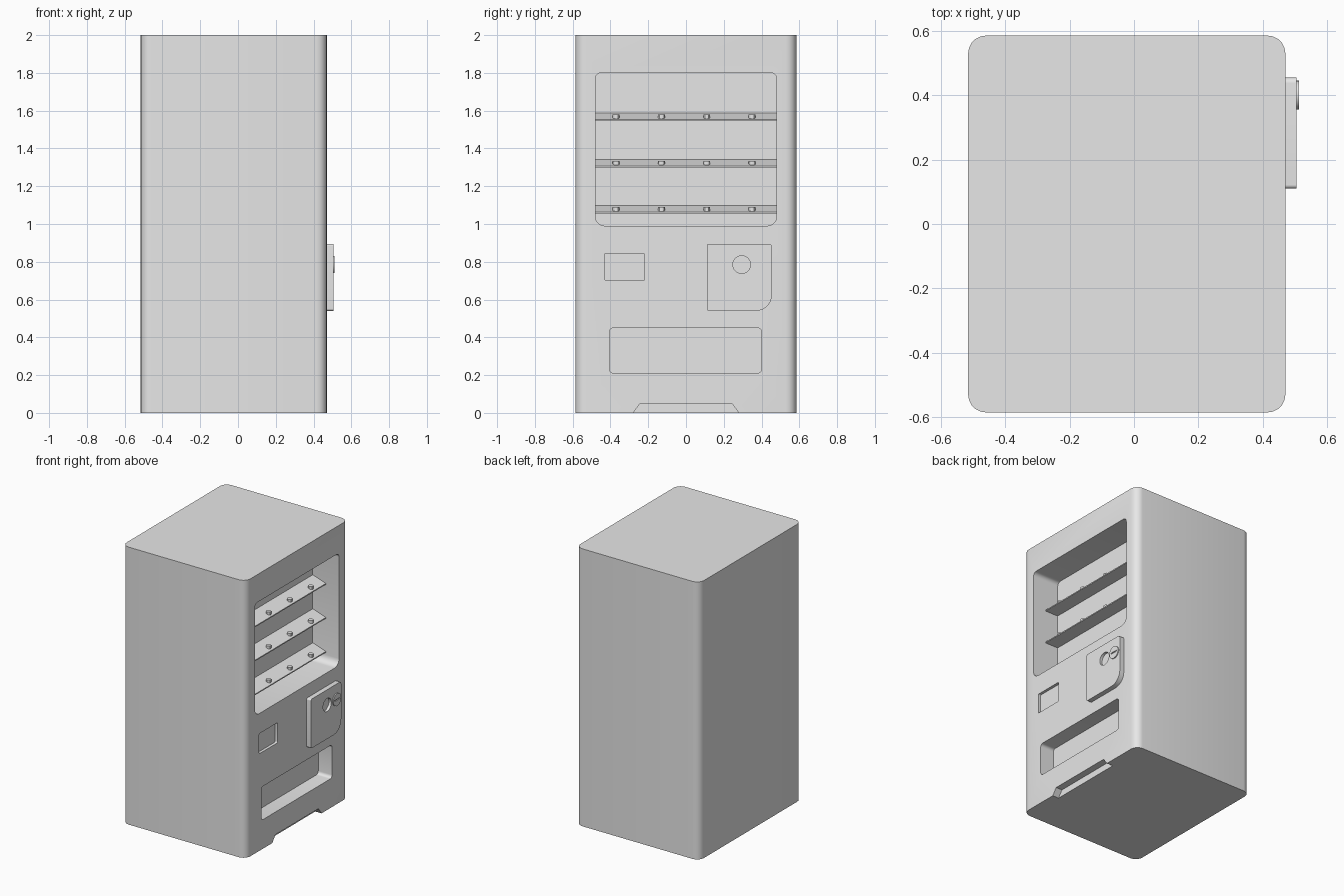
import bpy, bmesh, math

if "Cube" in bpy.data.objects:
    bpy.data.objects.remove(bpy.data.objects["Cube"], do_unlink=True)

grey = bpy.data.materials.new("light grey")
grey.use_nodes = True
colour = (0.8, 0.8, 0.8, 1)
grey.diffuse_color = colour
grey.node_tree.nodes["Principled BSDF"].inputs["Base Color"].default_value = colour

FRONT, BACK, SIDE, TOP = 0.47, -0.515, 0.585, 2.0


def rounded_rect(u0, u1, v0, v1, radii, steps=5):
    """Outline with one radius per corner: low-left, low-right, top-right, top-left."""
    points = []
    corners = [(u0, v0, 1, 1), (u1, v0, -1, 1), (u1, v1, -1, -1), (u0, v1, 1, -1)]
    for i, ((u, v, su, sv), r) in enumerate(zip(corners, radii)):
        for k in range(steps + 1):
            a = math.pi + (i + k / steps) * math.pi / 2
            points.append((u + su * r + r * math.cos(a), v + sv * r + r * math.sin(a)))
    return points


def circle(u, v, r, sides=24):
    return [(u + r * math.cos(math.tau * k / sides), v + r * math.sin(math.tau * k / sides))
            for k in range(sides)]


def prism(name, outline, start, end, axis="x"):
    """Extrude an outline along one axis between start and end."""
    place = {"x": lambda u, v, w: (w, u, v),
             "y": lambda u, v, w: (u, w, v),
             "z": lambda u, v, w: (u, v, w)}[axis]
    bm = bmesh.new()
    rings = [[bm.verts.new(place(u, v, w)) for u, v in outline] for w in (start, end)]
    n = len(outline)
    for ring in rings:
        bm.faces.new(ring)
    for i in range(n):
        j = (i + 1) % n
        bm.faces.new((rings[0][i], rings[0][j], rings[1][j], rings[1][i]))
    bmesh.ops.recalc_face_normals(bm, faces=bm.faces)
    mesh = bpy.data.meshes.new(name)
    bm.to_mesh(mesh)
    bm.free()
    mesh.materials.append(grey)
    obj = bpy.data.objects.new(name, mesh)
    bpy.context.collection.objects.link(obj)
    return obj


def activate(obj):
    bpy.ops.object.select_all(action="DESELECT")
    obj.select_set(True)
    bpy.context.view_layer.objects.active = obj


def carve(obj, outline, start, end):
    cutter = prism("cutter", outline, start, end)
    cutter.hide_render = True
    activate(obj)
    mod = obj.modifiers.new("carve", "BOOLEAN")
    mod.operation, mod.solver, mod.object = "DIFFERENCE", "EXACT", cutter
    bpy.ops.object.modifier_apply(modifier=mod.name)
    bpy.data.objects.remove(cutter, do_unlink=True)


def smooth(obj):
    activate(obj)
    bpy.ops.object.shade_smooth_by_angle(angle=math.radians(30))


# Cabinet with display window, card slot, pickup tray and toe notch
cabinet = prism("cabinet", rounded_rect(BACK, FRONT, -SIDE, SIDE, [0.055] * 4), 0, TOP, "z")
window_back = FRONT - 0.21
outer = FRONT + 0.1
carve(cabinet, rounded_rect(-0.48, 0.48, 0.99, 1.8, [0.05, 0.05, 0.03, 0.03]), window_back, outer)
carve(cabinet, rounded_rect(-0.43, -0.22, 0.7, 0.845, [0.008] * 4), FRONT - 0.02, outer)
carve(cabinet, rounded_rect(-0.405, 0.4, 0.21, 0.45, [0.022] * 4), FRONT - 0.11, outer)
carve(cabinet, [(-0.3, -0.02), (0.3, -0.02), (0.28, 0), (0.245, 0.047), (-0.245, 0.047), (-0.28, 0)],
      FRONT - 0.05, outer)
smooth(cabinet)

# Sloped shelves with a row of small pegs
shelf_front = window_back + 0.105
for row, z in enumerate((1.055, 1.3, 1.545), 1):
    profile = [(window_back - 0.01, z), (shelf_front, z), (shelf_front, z + 0.008),
               (window_back, z + 0.042), (window_back - 0.01, z + 0.042)]
    prism(f"shelf_{row}", profile, -0.48, 0.48, "y")
    for column in range(4):
        y = -0.37 + 0.24 * column
        peg = prism(f"shelf_peg_{row}_{column + 1}", circle(shelf_front - 0.03, y, 0.018, 12),
                    z + 0.008, z + 0.034, "z")
        smooth(peg)

# Payment panel with a round recess and a slotted lock
panel = prism("payment_panel", rounded_rect(0.11, 0.455, 0.54, 0.895, [0.012, 0.085, 0.018, 0.012], 8),
              FRONT - 0.01, 0.505)
carve(panel, circle(0.295, 0.785, 0.047), 0.485, outer)
smooth(panel)
lock = prism("panel_lock", circle(0.4, 0.785, 0.045), 0.5, 0.512)
carve(lock, rounded_rect(0.37, 0.43, 0.781, 0.789, [0.002] * 4), 0.506, outer)
smooth(lock)
